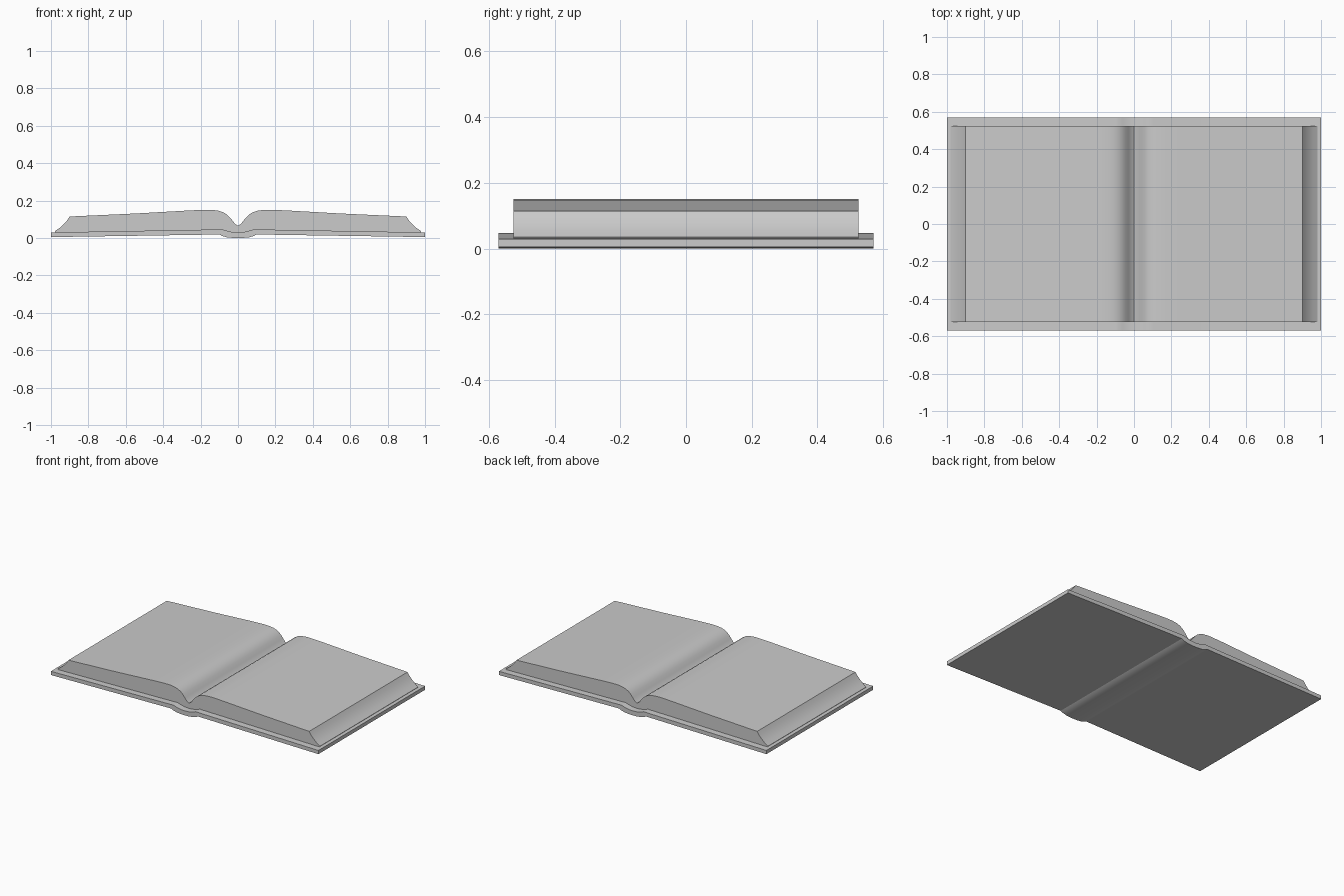
import bpy, bmesh

if "Cube" in bpy.data.objects:
    bpy.data.objects.remove(bpy.data.objects["Cube"])


def mirrored(half):
    """Full profile from a half running from the centre (x = 0) outwards."""
    return [(-x, z) for x, z in reversed(half) if x > 0] + half


def extrude_book_part(name, top_half, bottom_half, half_depth):
    loop = mirrored(top_half) + mirrored(bottom_half)[::-1]
    bm = bmesh.new()
    front = bm.faces.new([bm.verts.new((x, -half_depth, z)) for x, z in loop])
    out = bmesh.ops.extrude_face_region(bm, geom=[front], use_keep_orig=True)
    verts = [g for g in out["geom"] if isinstance(g, bmesh.types.BMVert)]
    bmesh.ops.translate(bm, verts=verts, vec=(0, 2 * half_depth, 0))
    bmesh.ops.recalc_face_normals(bm, faces=bm.faces)
    mesh = bpy.data.meshes.new(name)
    bm.to_mesh(mesh)
    bm.free()
    obj = bpy.data.objects.new(name, mesh)
    bpy.context.collection.objects.link(obj)
    bpy.ops.object.select_all(action='DESELECT')
    obj.select_set(True)
    bpy.context.view_layer.objects.active = obj
    bpy.ops.object.shade_smooth_by_angle(angle=0.5)
    return obj


# Hard cover: two sloping boards joined by a sagging rounded spine
cover_top = [(0, 0.03), (0.03, 0.032), (0.06, 0.039), (0.085, 0.047),
             (0.10, 0.046), (1.0, 0.03)]
cover_bottom = [(0, 0), (0.03, 0.001), (0.06, 0.004), (0.085, 0.011),
                (0.10, 0.019), (1.0, 0.005)]
extrude_book_part("cover", cover_top, cover_bottom, 0.57)

# Page block: gutter valley, gently sloping pages, concave fore edges
pages_top = [(0, 0.065), (0.015, 0.075), (0.03, 0.094), (0.045, 0.112),
             (0.06, 0.126), (0.08, 0.138), (0.105, 0.146), (0.135, 0.15),
             (0.17, 0.151), (0.25, 0.148), (0.55, 0.131), (0.9, 0.115),
             (0.915, 0.093), (0.935, 0.071), (0.955, 0.053), (0.98, 0.036)]
pages_bottom = [(x, z - 0.001) for x, z in cover_top[:-1]] + [(0.975, 0.0295)]
extrude_book_part("pages", pages_top, pages_bottom, 0.525)
